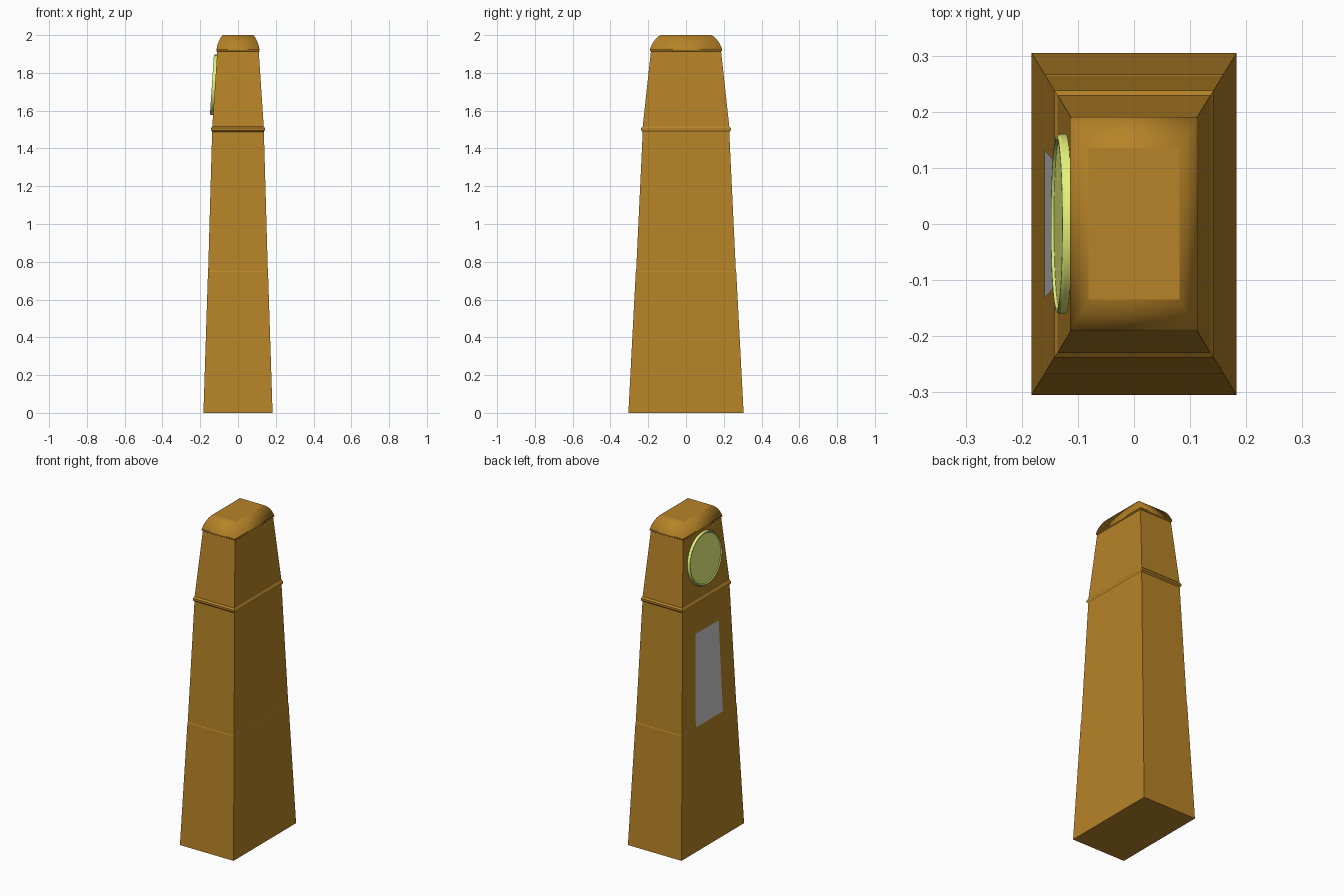
import bpy, bmesh, math
from mathutils import Matrix, Vector

if "Cube" in bpy.data.objects:
    bpy.data.objects.remove(bpy.data.objects["Cube"])


def material(name, color):
    m = bpy.data.materials.new(name)
    m.diffuse_color = (*color, 1)
    m.use_nodes = True
    m.node_tree.nodes["Principled BSDF"].inputs["Base Color"].default_value = m.diffuse_color
    return m


WOOD = material("wood", (0.471, 0.228, 0.021))
LIME = material("pale_lime", (0.80, 0.91, 0.20))


def finish(name, bm, mat=None):
    bmesh.ops.recalc_face_normals(bm, faces=bm.faces)
    mesh = bpy.data.meshes.new(name)
    bm.to_mesh(mesh)
    bm.free()
    ob = bpy.data.objects.new(name, mesh)
    bpy.context.collection.objects.link(ob)
    if mat:
        mesh.materials.append(mat)
    return ob


def loft(name, rings, mat, bottom=False, top=False, smooth=False):
    """Stack rectangles given as (z, half x, half y)."""
    bm = bmesh.new()
    prev = None
    for i, (z, hx, hy) in enumerate(rings):
        ring = [bm.verts.new((sx * hx, sy * hy, z))
                for sx, sy in ((-1, -1), (1, -1), (1, 1), (-1, 1))]
        if prev:
            for k in range(4):
                f = bm.faces.new((prev[k], prev[(k + 1) % 4], ring[(k + 1) % 4], ring[k]))
                f.smooth = smooth
        if i == 0 and bottom:
            bm.faces.new(ring[::-1])
        if i == len(rings) - 1 and top:
            bm.faces.new(ring)
        prev = ring
    return finish(name, bm, mat)


# Tapered case with a faint step at mid height, waist moulding and hood
loft("lower_case", [(0, .183, .305), (.745, .159, .266), (.750, .158, .264),
                    (1.488, .137, .229)], WOOD, bottom=True)
loft("waist_moulding", [(1.488, .137, .229), (1.496, .142, .238),
                        (1.508, .142, .238), (1.517, .136, .229)], WOOD)
loft("hood", [(1.517, .136, .229), (1.912, .110, .186)], WOOD)

# Rounded cap with a small lip and a flat top
loft("cap_lip", [(1.912, .110, .186), (1.916, .114, .191), (1.923, .114, .191)], WOOD)
steps = 7
A0, A1 = math.radians(22), math.radians(68)
cap = []
for i in range(steps + 1):
    a = A0 + (A1 - A0) * i / steps
    t = (math.cos(a) - math.cos(A1)) / (math.cos(A0) - math.cos(A1))
    s = (math.sin(a) - math.sin(A0)) / (math.sin(A1) - math.sin(A0))
    cap.append((1.923 + .077 * s, .081 + .033 * t, .135 + .056 * t))
loft("cap", cap, WOOD, smooth=True)
loft("cap_top", [(1.9999, .081, .135), (2, .081, .135)], WOOD, top=True)

# Dial: turned disc with raised rim, tilted to lie on the hood face
SEG = 40
profile = [(.160, -.004), (.160, .008), (.157, .013), (.152, .013), (.148, .008)]
bm = bmesh.new()
prev = None
for r, h in profile:
    ring = [bm.verts.new((r * math.cos(2 * math.pi * k / SEG),
                          r * math.sin(2 * math.pi * k / SEG), h)) for k in range(SEG)]
    if prev:
        for k in range(SEG):
            bm.faces.new((prev[k], prev[(k + 1) % SEG], ring[(k + 1) % SEG], ring[k]))
    else:
        bm.faces.new(ring[::-1])
    prev = ring
bm.faces.new(prev)
normal = Vector((-1, 0, .066)).normalized()
up = Vector((.066, 0, 1)).normalized()
side = up.cross(normal)
rot = Matrix((side, up, normal)).transposed().to_4x4()
bm.transform(Matrix.Translation((-.125, 0, 1.737)) @ rot)
dial = finish("dial", bm, LIME)
bpy.context.view_layer.objects.active = dial
dial.select_set(True)
bpy.ops.object.shade_smooth_by_angle(angle=math.radians(30))

# Grey window panel following the slope of the case
bm = bmesh.new()
points = [(-.1592, .132, .75), (-.1592, -.132, .75),
          (-.1432, -.114, 1.315), (-.1432, .114, 1.315)]
bm.faces.new([bm.verts.new(p) for p in points])
panel = finish("window_panel", bm)
if panel.data.polygons[0].normal.x > 0:
    panel.data.flip_normals()
